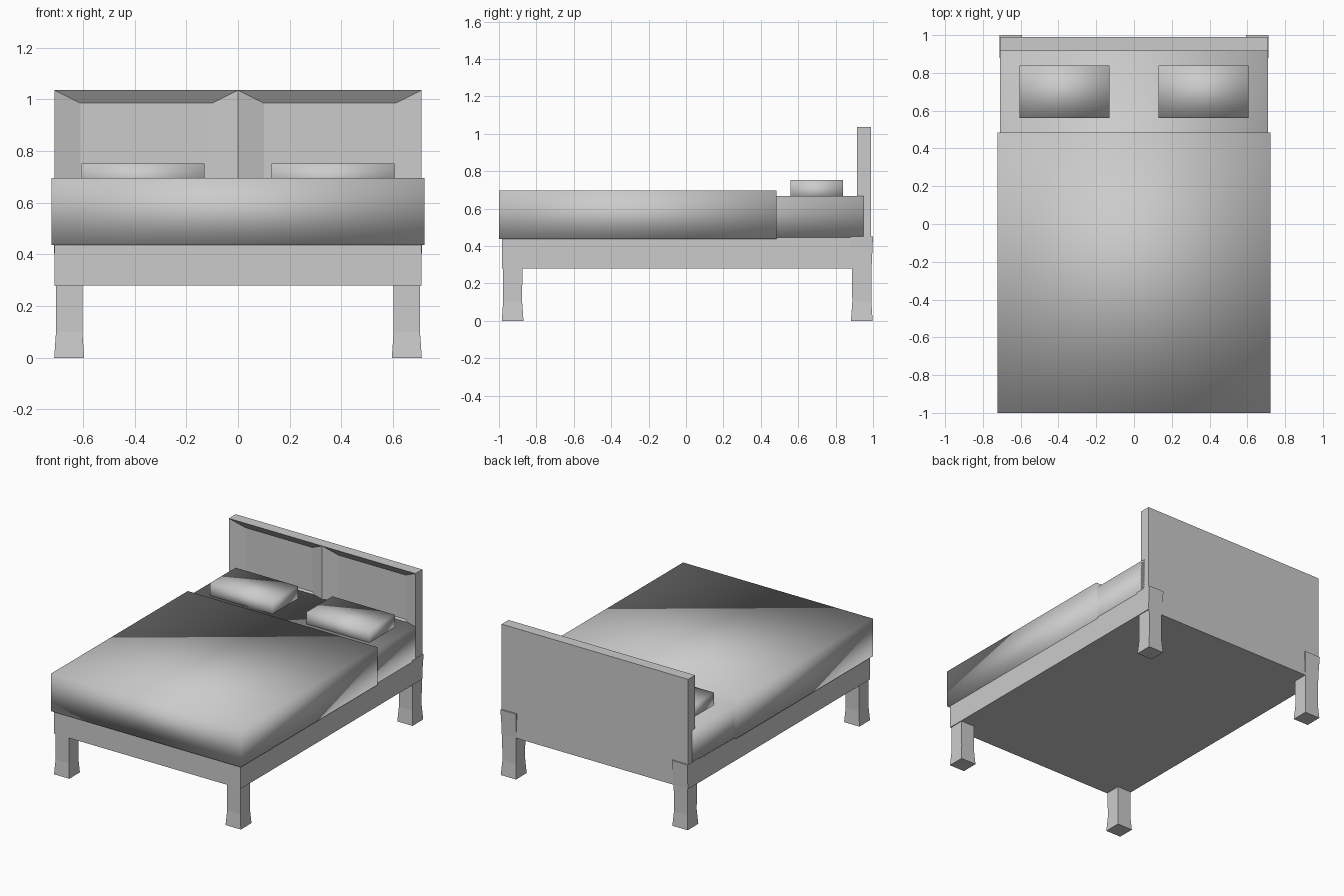
import bpy

if "Cube" in bpy.data.objects:
    bpy.data.objects.remove(bpy.data.objects["Cube"])

def mesh_object(name, verts, faces, smooth=False):
    me = bpy.data.meshes.new(name)
    me.from_pydata(verts, [], faces)
    me.update()
    for p in me.polygons:
        p.use_smooth = smooth
    ob = bpy.data.objects.new(name, me)
    bpy.context.collection.objects.link(ob)
    return ob

def loft(name, rings, smooth=False):
    """Stack of rectangles (x0, x1, y0, y1, z) joined into a closed solid."""
    verts, faces = [], [(3, 2, 1, 0)]
    for x0, x1, y0, y1, z in rings:
        verts += [(x0, y0, z), (x1, y0, z), (x1, y1, z), (x0, y1, z)]
    for r in range(len(rings) - 1):
        a = 4 * r
        for i in range(4):
            j = (i + 1) % 4
            faces.append((a + i, a + j, a + 4 + j, a + 4 + i))
    n = len(verts)
    faces.append((n - 4, n - 3, n - 2, n - 1))
    return mesh_object(name, verts, faces, smooth)

def box(name, x0, x1, y0, y1, z0, z1, smooth=False):
    return loft(name, [(x0, x1, y0, y1, z0), (x0, x1, y0, y1, z1)], smooth)

# Frame and bedding (soft parts are smooth-shaded boxes)
box("bed_frame", -0.71, 0.71, -0.985, 0.99, 0.28, 0.445)
box("mattress", -0.71, 0.71, -0.98, 0.95, 0.44, 0.668, True)
box("blanket", -0.722, 0.722, -1.0, 0.485, 0.437, 0.696, True)
for side, x in (("left", -0.368), ("right", 0.368)):
    box(side + "_pillow", x - 0.238, x + 0.238, 0.56, 0.84, 0.64, 0.752, True)

# Headboard half with a sunken bevelled panel, mirrored across the middle
W, Y0, Y1, D = 0.71, 0.915, 0.99, 0.035
zb, zm, zt = 0.44, 0.63, 1.035
verts = [(0, Y0, zb), (W, Y0, zb), (W, Y0, zm), (0, Y0, zm),
         (W, Y0, zt), (0, Y0, zt),
         (0.1, Y0 + D, zm + 0.05), (W - 0.1, Y0 + D, zm + 0.05),
         (W - 0.1, Y0 + D, zt - 0.05), (0.1, Y0 + D, zt - 0.05),
         (0, Y1, zb), (W, Y1, zb), (W, Y1, zt), (0, Y1, zt)]
faces = [(0, 1, 2, 3), (6, 7, 8, 9),
         (3, 2, 7, 6), (2, 4, 8, 7), (4, 5, 9, 8), (5, 3, 6, 9),
         (1, 11, 12, 4, 2), (5, 4, 12, 13), (11, 10, 13, 12), (0, 10, 11, 1)]
head = mesh_object("headboard", verts, faces)
head.modifiers.new("Mirror", 'MIRROR')

# Flared legs; the back pair runs up behind the headboard
profile = [(0.0, 0.058), (0.1, 0.051), (0.28, 0.052), (0.45, 0.06)]
for side, x in (("left", -0.653), ("right", 0.653)):
    for end, y, prof in (("front", -0.927, profile[:3] + [(0.3, 0.052)]),
                         ("back", 0.94, profile)):
        loft(f"{end}_{side}_leg",
             [(x - h, x + h, y - h, y + h, z) for z, h in prof])
